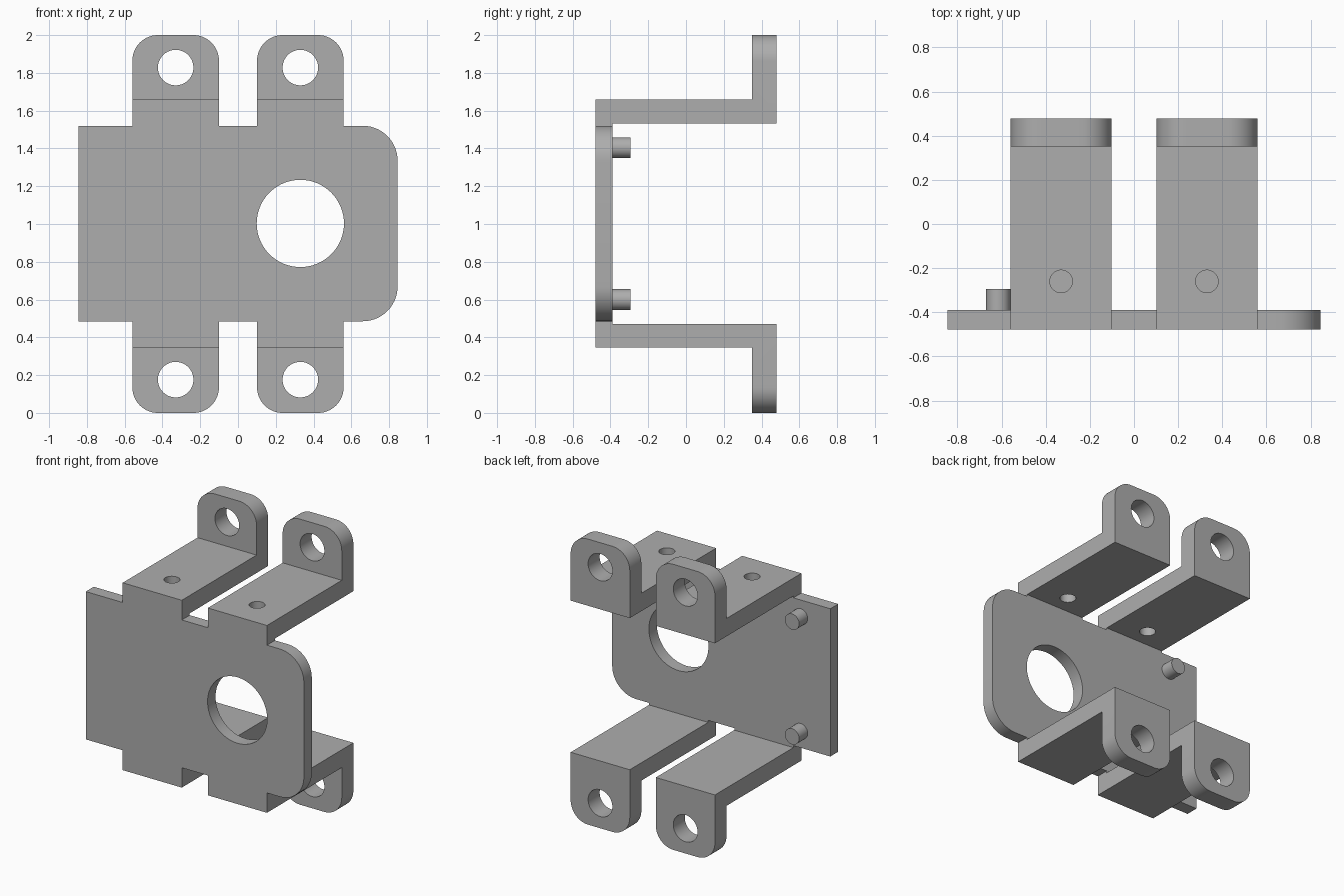
import bpy, bmesh, math
from mathutils import Matrix

cube = bpy.data.objects.get("Cube")
if cube:
    bpy.data.objects.remove(cube, do_unlink=True)

grey = bpy.data.materials.new("grey metal")
grey.use_nodes = True
tone = (0.42, 0.42, 0.42, 1)
grey.diffuse_color = tone
grey.node_tree.nodes["Principled BSDF"].inputs["Base Color"].default_value = tone

FRONT, BACK = -0.478, -0.39       # plate faces
ARM_X, ARM_HALF = 0.33, 0.229     # arm centre and half width


def add_object(name, bm):
    bmesh.ops.recalc_face_normals(bm, faces=bm.faces)
    mesh = bpy.data.meshes.new(name)
    bm.to_mesh(mesh)
    bm.free()
    mesh.materials.append(grey)
    obj = bpy.data.objects.new(name, mesh)
    bpy.context.collection.objects.link(obj)
    return obj


def prism(name, points, offset, is_rounded, radius):
    """Extrude a closed profile, then round the y edges picked by a rule."""
    bm = bmesh.new()
    face = bm.faces.new([bm.verts.new(p) for p in points])
    new = bmesh.ops.extrude_face_region(bm, geom=[face], use_keep_orig=True)["geom"]
    bmesh.ops.translate(bm, vec=offset, verts=[v for v in new if isinstance(v, bmesh.types.BMVert)])
    picked = []
    for e in bm.edges:
        a, b = (v.co for v in e.verts)
        if abs(a.y - b.y) > 0.05 and abs(a.x - b.x) + abs(a.z - b.z) < 1e-4 and is_rounded(a):
            picked.append(e)
    bmesh.ops.bevel(bm, geom=picked, offset=radius, segments=14, profile=0.5, affect='EDGES')
    return add_object(name, bm)


def cylinder(name, centre, radius, depth, along_y=True):
    bm = bmesh.new()
    turn = Matrix.Rotation(math.pi / 2, 4, 'X') if along_y else Matrix()
    bmesh.ops.create_cone(bm, cap_ends=True, segments=64, radius1=radius, radius2=radius,
                          depth=depth, matrix=Matrix.Translation(centre) @ turn)
    return add_object(name, bm)


def combine(target, tool, operation):
    mod = target.modifiers.new(operation, 'BOOLEAN')
    mod.operation, mod.solver, mod.object = operation, 'EXACT', tool
    bpy.context.view_layer.objects.active = target
    bpy.ops.object.modifier_apply(modifier=mod.name)
    bpy.data.objects.remove(tool, do_unlink=True)


# Front plate with four tabs, rounded on its left side
low, high, tab_low, tab_high, side = 0.485, 1.52, 0.346, 1.658, 0.845
inner, outer = ARM_X - ARM_HALF, ARM_X + ARM_HALF
top = [(-side, high), (-outer, high), (-outer, tab_high), (-inner, tab_high), (-inner, high),
       (inner, high), (inner, tab_high), (outer, tab_high), (outer, high), (side, high)]
bottom = [(x, low if z == high else tab_low) for x, z in reversed(top)]
bracket = prism("bracket", [(x, FRONT, z) for x, z in top + bottom],
                (0, BACK - FRONT, 0), lambda p: p.x > 0.8, 0.185)
combine(bracket, cylinder("bore_cutter", (ARM_X, FRONT, 1.003), 0.231, 0.5), 'DIFFERENCE')

# Four bent arms with rounded, drilled mounting ears
profile = [(BACK, 1.658), (0.35, 1.658), (0.35, 2), (0.478, 2), (0.478, 1.533), (BACK, 1.533)]
for x in (-ARM_X, ARM_X):
    for upper in (True, False):
        points = [(x - ARM_HALF, y, z if upper else 2.004 - z if z < 2 else 0) for y, z in profile]
        arm = prism("arm", points, (2 * ARM_HALF, 0, 0),
                    lambda p: p.y > 0.3 and abs(p.z - 1) > 0.95, 0.135)
        hole_z = 1.828 if upper else 0.176
        combine(arm, cylinder("ear_cutter", (x, 0.41, hole_z), 0.094, 0.5), 'DIFFERENCE')
        if upper:
            combine(arm, cylinder("pin_cutter", (x, -0.26, 1.6), 0.051, 0.4, False), 'DIFFERENCE')
        combine(bracket, arm, 'UNION')

# Locating pegs behind the plate
pegs = [cylinder(n, (-0.615, -0.345, z), 0.055, 0.1)
        for n, z in (("upper_peg", 1.404), ("lower_peg", 0.6))]

for obj in [bracket] + pegs:
    bpy.ops.object.select_all(action='DESELECT')
    obj.select_set(True)
    bpy.context.view_layer.objects.active = obj
    bpy.ops.object.shade_smooth_by_angle(angle=math.radians(30))
